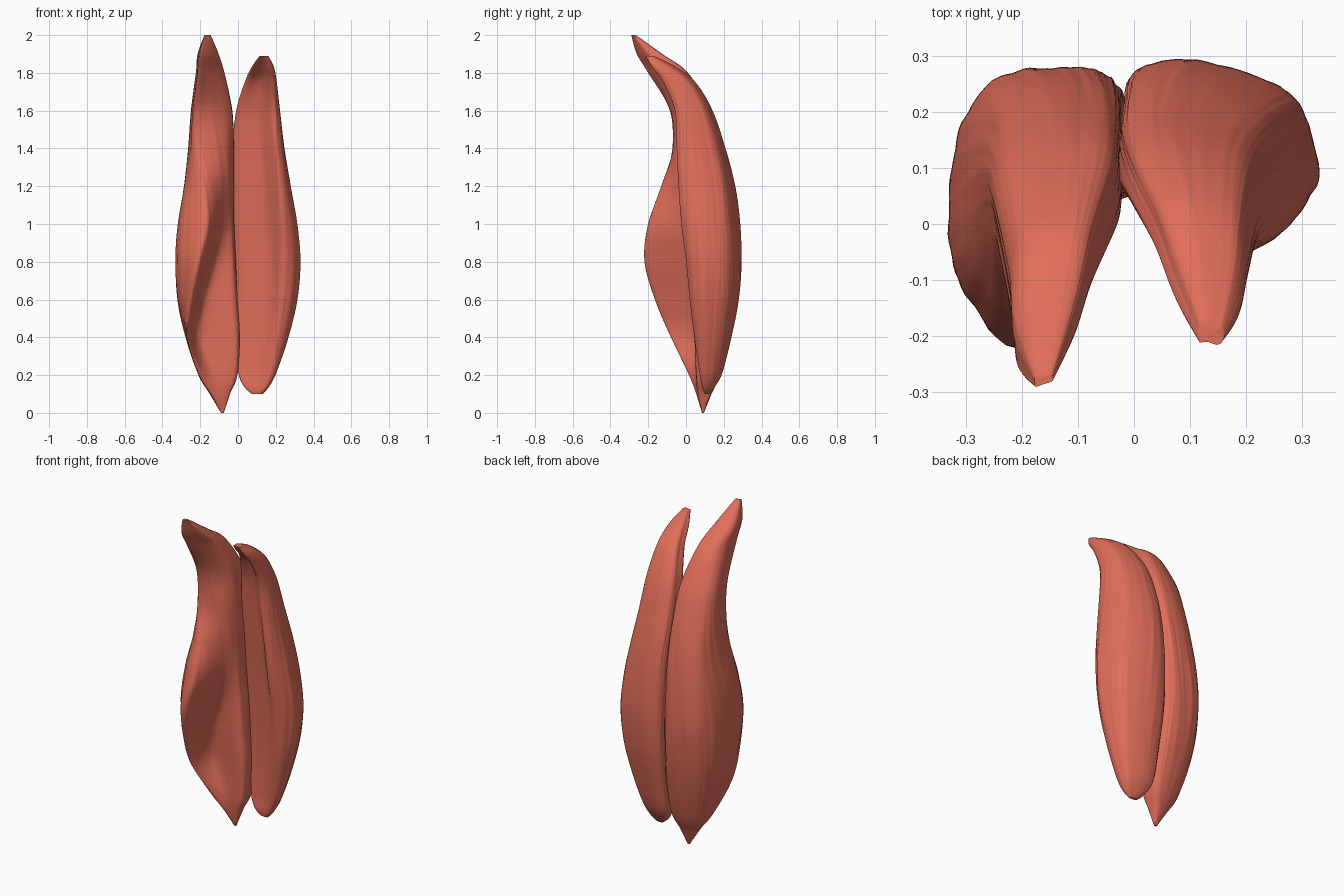
import bpy, bmesh, math
from mathutils import noise, Vector

N_SUB, Z_SUB = 14, 12

flesh = bpy.data.materials.new("muscle_red")
flesh.diffuse_color = (0.75, 0.155, 0.10, 1)


def spline(a, b, c, d, t):
    """Catmull-Rom interpolation of equal-length tuples."""
    return [0.5 * (2 * q + (r - p) * t + (2 * p - 5 * q + 4 * r - s) * t * t
                   + (3 * q - p - 3 * r + s) * t ** 3) for p, q, r, s in zip(a, b, c, d)]


def section(row, inset_back, inset_front, shoulder):
    """Closed outline from medial edge, back, lateral edge, front ridge and front hollow."""
    z, xm, xl, yb, ym, xr, yr, xh, yh = row
    w, t = xl - xm, yb - ym
    ctrl = [(xm + 0.02 * w, ym), (xm, yb - 0.45 * t), (xm + 0.06 * w, yb - 0.1 * t),
            (xm + 0.35 * w, yb), (xm + 0.78 * w, yb - shoulder * t),
            (xl - inset_back * w, 0.66 * yb + 0.34 * yr),
            (xl - inset_front * w, 0.27 * yb + 0.73 * yr), (xr, yr), (xh, yh)]
    n = len(ctrl)
    return [spline(ctrl[i - 1], ctrl[i], ctrl[(i + 1) % n], ctrl[(i + 2) % n], k / N_SUB)
            for i in range(n) for k in range(N_SUB)]


def muscle(name, rows, shape, seed):
    bm = bmesh.new()
    rings, last = [], len(rows) - 1
    steps = [i + k / Z_SUB for i in range(last) for k in range(Z_SUB)] + [last]
    for s in steps:
        i = min(int(s), last - 1)
        row = spline(rows[max(i - 1, 0)], rows[i], rows[i + 1], rows[min(i + 2, last)], s - i)
        pts = section(row, *shape)
        cx = sum(p[0] for p in pts) / len(pts)
        cy = sum(p[1] for p in pts) / len(pts)
        ring = []
        for j, (x, y) in enumerate(pts):
            # long shallow fibres running along the muscle
            a = 2 * math.pi * j / len(pts)
            twist = a + 0.25 * row[0]
            f = noise.noise(Vector((4 * math.cos(a), 4 * math.sin(a), row[0] * 1.3 + seed)))
            g = noise.noise(Vector((9 * math.cos(twist), 9 * math.sin(twist), row[0] * 2 + seed)))
            k = 1 + 0.012 * f + 0.018 * g
            ring.append(bm.verts.new((cx + (x - cx) * k, cy + (y - cy) * k, row[0])))
        rings.append(ring)
    for a, b in zip(rings, rings[1:]):
        for j in range(len(a)):
            k = (j + 1) % len(a)
            bm.faces.new((a[j], a[k], b[k], b[j]))
    for ring in (rings[0], rings[-1]):
        c = sum((v.co for v in ring), Vector()) / len(ring)
        v = bm.verts.new(c)
        for j in range(len(ring)):
            bm.faces.new((ring[j], ring[(j + 1) % len(ring)], v))
    bmesh.ops.recalc_face_normals(bm, faces=bm.faces)
    me = bpy.data.meshes.new(name)
    bm.to_mesh(me)
    bm.free()
    me.materials.append(flesh)
    ob = bpy.data.objects.new(name, me)
    bpy.context.collection.objects.link(ob)
    bpy.ops.object.select_all(action='DESELECT')
    ob.select_set(True)
    bpy.context.view_layer.objects.active = ob
    bpy.ops.object.shade_smooth_by_angle(angle=math.radians(60))


# z, medial x, lateral x, back y, medial front y, ridge x, ridge y, hollow x, hollow y
# Larger head: long neck, deep hollow on the front
muscle("large_muscle_head", [
    (0.00, -0.075, -0.09, 0.095, 0.085, -0.085, 0.085, -0.08, 0.085),
    (0.10, -0.045, -0.15, 0.135, 0.07, -0.14, 0.055, -0.10, 0.06),
    (0.20, -0.010, -0.21, 0.18, 0.06, -0.20, 0.015, -0.13, 0.05),
    (0.40, -0.002, -0.28, 0.23, 0.05, -0.265, -0.08, -0.20, 0.05),
    (0.60, -0.012, -0.32, 0.265, 0.05, -0.245, -0.165, -0.18, 0.03),
    (0.80, -0.018, -0.33, 0.28, 0.055, -0.205, -0.22, -0.13, 0.01),
    (1.00, -0.022, -0.315, 0.272, 0.05, -0.17, -0.20, -0.085, -0.02),
    (1.20, -0.022, -0.285, 0.25, 0.04, -0.185, -0.13, -0.08, -0.045),
    (1.40, -0.025, -0.265, 0.205, 0.01, -0.22, -0.068, -0.10, -0.055),
    (1.60, -0.035, -0.25, 0.135, -0.02, -0.225, -0.08, -0.13, -0.075),
    (1.80, -0.075, -0.224, 0.01, -0.11, -0.205, -0.20, -0.14, -0.165),
    (1.90, -0.105, -0.215, -0.125, -0.20, -0.20, -0.26, -0.155, -0.24),
    (2.00, -0.145, -0.178, -0.265, -0.28, -0.175, -0.29, -0.16, -0.285)], (0.02, 0.04, 0.14), 0.0)

# Smaller head: flatter front with a groove beside the ridge, short hooked tip
muscle("small_muscle_head", [
    (0.10, 0.075, 0.13, 0.125, 0.105, 0.12, 0.10, 0.10, 0.10),
    (0.14, 0.035, 0.165, 0.155, 0.105, 0.15, 0.085, 0.10, 0.095),
    (0.22, 0.005, 0.205, 0.195, 0.115, 0.18, 0.07, 0.10, 0.10),
    (0.40, 0.000, 0.265, 0.24, 0.125, 0.215, 0.045, 0.12, 0.095),
    (0.60, -0.008, 0.312, 0.278, 0.125, 0.24, 0.02, 0.14, 0.085),
    (0.80, -0.012, 0.328, 0.293, 0.115, 0.25, 0.00, 0.15, 0.07),
    (1.00, -0.018, 0.312, 0.285, 0.10, 0.24, -0.025, 0.145, 0.055),
    (1.20, -0.020, 0.278, 0.258, 0.085, 0.225, -0.04, 0.135, 0.035),
    (1.40, -0.022, 0.245, 0.208, 0.065, 0.205, -0.05, 0.12, 0.02),
    (1.60, -0.003, 0.222, 0.14, 0.03, 0.19, -0.06, 0.11, -0.005),
    (1.75, 0.040, 0.205, 0.05, -0.05, 0.18, -0.12, 0.12, -0.06),
    (1.83, 0.075, 0.19, -0.05, -0.14, 0.17, -0.18, 0.13, -0.14),
    (1.89, 0.115, 0.16, -0.17, -0.21, 0.15, -0.215, 0.13, -0.21)], (0.07, 0.0, 0.25), 7.0)
